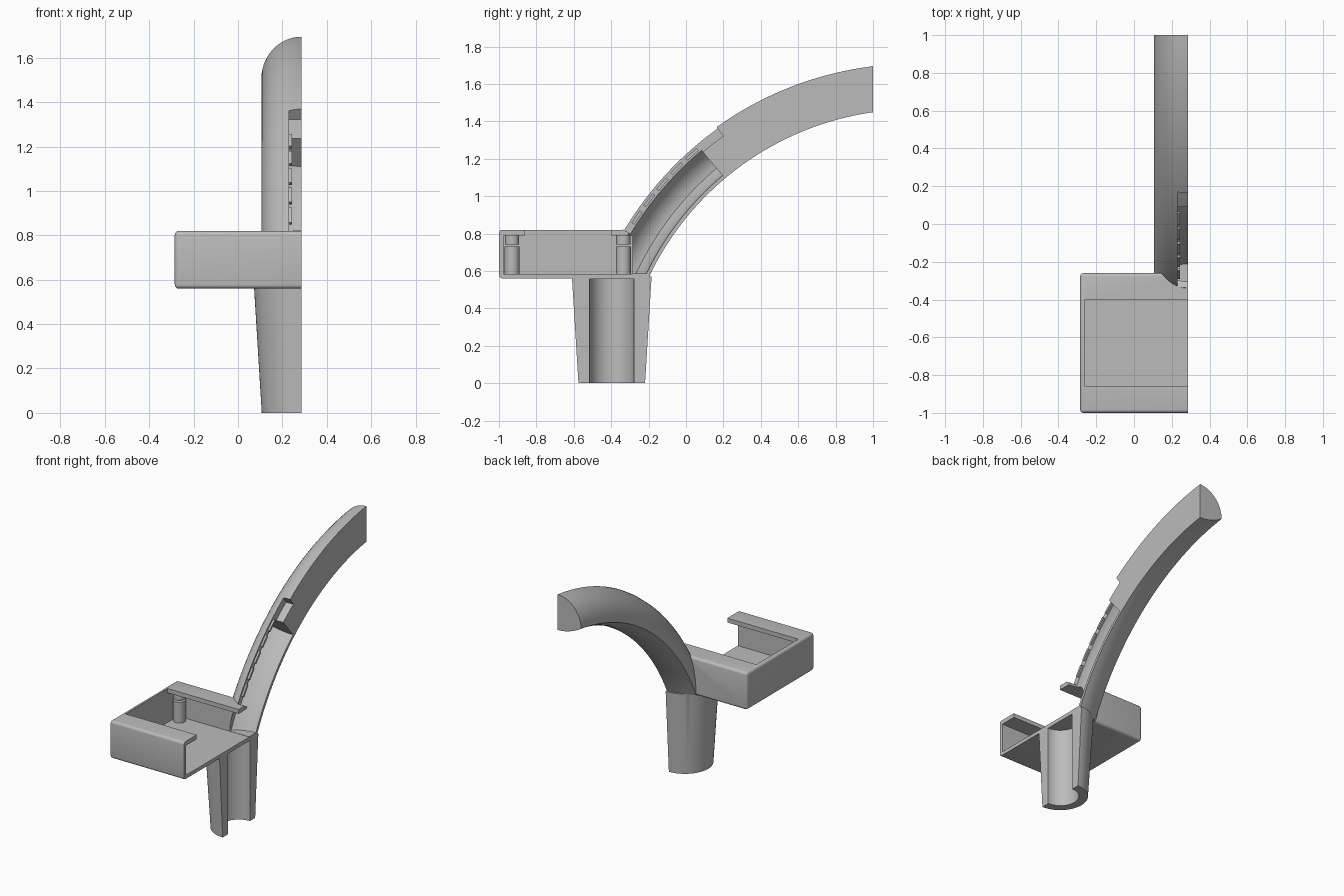
import bpy, bmesh
from math import sin, cos, radians, pi, sqrt

old = bpy.data.objects.get("Cube")
if old:
    bpy.data.objects.remove(old, do_unlink=True)

CUT_X = 0.285            # section plane, also the centre plane of arm and socket
ARC_Y, ARC_Z = 1.22, -0.106   # centre of the arm's curve

grey = bpy.data.materials.new("plain grey")
grey.use_nodes = True
colour = (0.5, 0.5, 0.5, 1)
grey.diffuse_color = colour
grey.node_tree.nodes["Principled BSDF"].inputs["Base Color"].default_value = colour


def make(name, bm):
    bmesh.ops.recalc_face_normals(bm, faces=bm.faces)
    mesh = bpy.data.meshes.new(name)
    bm.to_mesh(mesh)
    bm.free()
    mesh.materials.append(grey)
    ob = bpy.data.objects.new(name, mesh)
    bpy.context.collection.objects.link(ob)
    return ob


def block(name, lo, hi, bevel=0):
    bm = bmesh.new()
    bmesh.ops.create_cube(bm, size=1)
    for v in bm.verts:
        v.co = [a + (b - a) * (c + 0.5) for a, b, c in zip(lo, hi, v.co)]
    if bevel:
        bmesh.ops.bevel(bm, geom=bm.edges[:], offset=bevel, segments=4,
                        profile=0.5, affect='EDGES')
    return make(name, bm)


def cone(name, x, y, z0, z1, r0, r1, sides=64):
    bm = bmesh.new()
    bmesh.ops.create_cone(bm, cap_ends=True, segments=sides,
                          radius1=r0, radius2=r1, depth=z1 - z0)
    bmesh.ops.translate(bm, verts=bm.verts, vec=(x, y, (z0 + z1) / 2))
    return make(name, bm)


def sweep(name, profile, start, end, steps=48, floor=None):
    """Carry a closed (side offset, radius) profile around the arm's arc."""
    bm = bmesh.new()
    rings = []
    for i in range(steps + 1):
        t = radians(start + (end - start) * i / steps)
        rings.append([bm.verts.new((CUT_X + d, ARC_Y - r * cos(t), ARC_Z + r * sin(t)))
                      for d, r in profile])
    n = len(profile)
    for a, b in zip(rings, rings[1:]):
        for j in range(n):
            k = (j + 1) % n
            bm.faces.new((a[j], a[k], b[k], b[j]))
    bm.faces.new(rings[0])
    bm.faces.new(rings[-1])
    if floor is not None:
        cut = bmesh.ops.bisect_plane(bm, geom=bm.verts[:] + bm.edges[:] + bm.faces[:],
                                     plane_co=(0, 0, floor), plane_no=(0, 0, 1),
                                     clear_inner=True)
        bmesh.ops.edgeloop_fill(bm, edges=[e for e in cut["geom_cut"]
                                           if isinstance(e, bmesh.types.BMEdge)])
    return make(name, bm)


def arch(half, bottom, side, top, n=24):
    """Round top over a shallow bowed underside, creased at the sides."""
    upper = [(half * cos(pi * i / n), side + (top - side) * sin(pi * i / n))
             for i in range(n + 1)]
    lower = [(half * s, bottom + (side - bottom) * s * s)
             for s in (-1 + 2 * i / 12 for i in range(1, 12))]
    return upper + lower


def rect(d0, d1, r0, r1):
    return [(d0, r0), (d1, r0), (d1, r1), (d0, r1)]


def combine(target, other, operation):
    mod = target.modifiers.new(operation.lower(), 'BOOLEAN')
    mod.operation, mod.solver, mod.object = operation, 'EXACT', other
    bpy.context.view_layer.objects.active = target
    bpy.ops.object.modifier_apply(modifier=mod.name)
    bpy.data.objects.remove(other, do_unlink=True)


# Tray, curved arm and tapered socket joined into one shell
body = block("stand_body", (-0.285, -1, 0.56), (0.6, -0.26, 0.82), 0.018)
combine(body, sweep("arm", arch(0.18, 1.57, 1.625, 1.814), 18, 90, 72, 0.562), 'UNION')
combine(body, cone("socket", CUT_X, -0.397, 0, 0.57, 0.178, 0.213), 'UNION')

# Hollows: tray interior, tray opening, socket bore, arm channel, slot
hollows = [
    block("tray_hollow", (-0.26, -0.975, 0.585), (0.7, -0.285, 0.79)),
    block("tray_opening", (-0.26, -0.86, 0.7), (0.7, -0.40, 0.9)),
    cone("socket_bore", CUT_X, -0.397, -0.1, 0.558, 0.12, 0.12),
    sweep("arm_channel", arch(0.15, 1.59, 1.64, 1.775), 18, 49.9, 40, 0.587),
    sweep("arm_slot", rect(-0.055, 0.055, 1.755, 1.9), 30.8, 54.4, 32),
    # trims the free end of the arm and the section plane
    block("end_trim", (-1, 1, 0), (2, 3, 3)),
    block("section_trim", (CUT_X, -3, -1), (3, 3, 3)),
]
for hollow in hollows:
    combine(body, hollow, 'DIFFERENCE')
parts = [body]

# Clip tabs along the slot edge
for i in range(5):
    a = 32.5 + 3.6 * i
    parts.append(sweep("slot_tab_%d" % (i + 1), rect(-0.058, -0.042, 1.775, 1.792),
                       a, a + 2.6, 6))

# Screw bosses: lower posts from the floor, short upper ones under the lip
for label, y in (("front", -0.93), ("back", -0.335)):
    post = cone(label + "_lower_boss", -0.215, y, 0.58, 0.73, 0.04, 0.04, 32)
    combine(post, cone("screw_hole", -0.215, y, 0.62, 0.8, 0.014, 0.014, 16), 'DIFFERENCE')
    parts += [post, cone(label + "_upper_boss", -0.215, y, 0.742, 0.795, 0.038, 0.038, 32)]

bpy.ops.object.select_all(action='DESELECT')
for ob in parts:
    ob.select_set(True)
bpy.context.view_layer.objects.active = body
bpy.ops.object.shade_smooth_by_angle(angle=radians(30))
